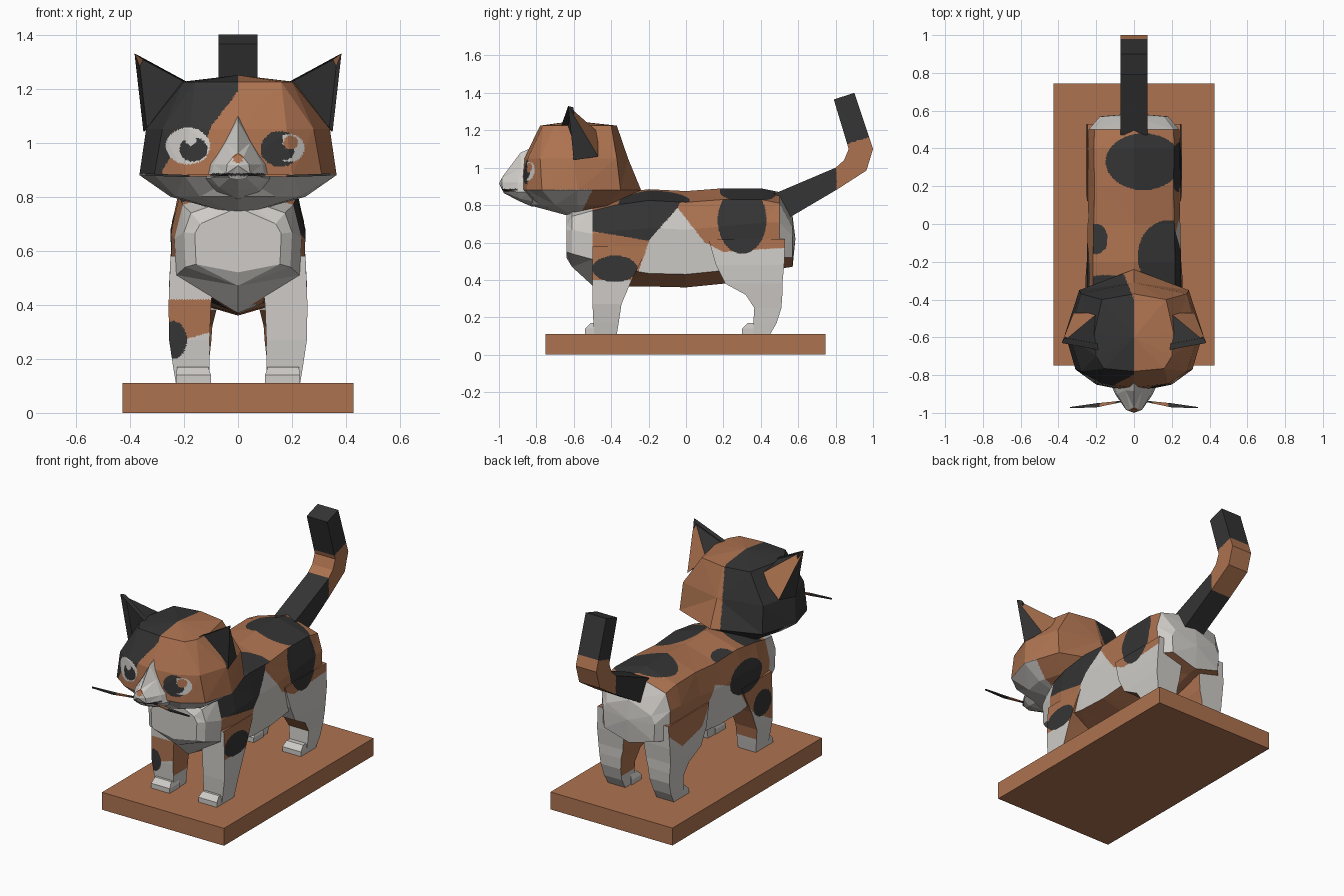
import bpy, bmesh, math
from mathutils import Vector

if "Cube" in bpy.data.objects:
    bpy.data.objects.remove(bpy.data.objects["Cube"])

def material(name, rgb):
    m = bpy.data.materials.new(name)
    m.diffuse_color = (*rgb, 1)
    m.use_nodes = True
    m.node_tree.nodes["Principled BSDF"].inputs["Base Color"].default_value = m.diffuse_color
    return m

MATS = [material("orange_fur", (0.42, 0.17, 0.08)),
        material("white_fur", (0.62, 0.60, 0.57)),
        material("black_fur", (0.035, 0.035, 0.035))]
ORANGE, WHITE, BLACK = 0, 1, 2

def ell(a, b, ca, cb, ra, rb):
    return ((a - ca) / ra) ** 2 + ((b - cb) / rb) ** 2 < 1

def interp(t, pts):
    if t <= pts[0][0]:
        return pts[0][1]
    for (a, va), (b, vb) in zip(pts, pts[1:]):
        if t <= b:
            return va + (vb - va) * (t - a) / (b - a)
    return pts[-1][1]

def finish(name, bm, rule):
    """Cut the flat faces finely along the colour borders, then colour by rule."""
    bmesh.ops.recalc_face_normals(bm, faces=bm.faces[:])
    bmesh.ops.triangulate(bm, faces=bm.faces[:])
    if callable(rule):
        for step in range(9):
            bm.normal_update()
            cut = set()
            for f in bm.faces:
                c, n = f.calc_center_median(), f.normal
                pts = [v.co.lerp(c, 0.03) for v in f.verts]
                pts += [(pts[i] + pts[i - 1]) / 2 for i in range(3)] + [c]
                mixed = len({rule(p, n) for p in pts}) > 1
                limit = 0.011 if mixed else 0.07
                cut.update(e for e in f.edges if e.calc_length() > limit)
            if not cut:
                break
            bmesh.ops.subdivide_edges(bm, edges=list(cut), cuts=1)
            bmesh.ops.triangulate(bm, faces=[f for f in bm.faces if len(f.verts) > 3])
        bm.normal_update()
    for f in bm.faces:
        f.material_index = rule(f.calc_center_median(), f.normal) if callable(rule) else rule
    me = bpy.data.meshes.new(name)
    bm.to_mesh(me)
    bm.free()
    for m in MATS:
        me.materials.append(m)
    ob = bpy.data.objects.new(name, me)
    bpy.context.collection.objects.link(ob)
    return ob

def loft(name, rings, rule, tips=(None, None)):
    """Skin closed rings of points; ends are flat caps or fans to a tip."""
    bm = bmesh.new()
    vs = [[bm.verts.new(p) for p in r] for r in rings]
    n = len(vs[0])
    for a, b in zip(vs, vs[1:]):
        for i in range(n):
            bm.faces.new((a[i], a[(i + 1) % n], b[(i + 1) % n], b[i]))
    for ring, tip in ((vs[0], tips[0]), (vs[-1], tips[1])):
        if tip:
            t = bm.verts.new(tip)
            for i in range(n):
                bm.faces.new((ring[i], ring[(i + 1) % n], t))
        else:
            bm.faces.new(ring)
    return finish(name, bm, rule)

def mirrored(half):
    return half + [(-x, y, z) for x, y, z in reversed(half[1:-1])]

def rect(z, x0, x1, y0, y1, s=1):
    return [(s * x0, y0, z), (s * x1, y0, z), (s * x1, y1, z), (s * x0, y1, z)]

# Coat pattern shared by body and legs
def coat(p, n):
    x, y, z = p
    s = 1 if x > 0 else -1
    if n.z < -0.45 and z > 0.2 and y > -0.45:
        return ORANGE
    if 0.2 < z < 0.6 and n.x * s < -0.5:
        return ORANGE
    if y < -0.48 and (n.y < -0.4 or y < -0.5):
        if x < -0.1 and z < 0.42:
            if ell(x, z, -0.24, 0.27, 0.05, 0.07):
                return BLACK
            return ORANGE if z > 0.27 + 0.3 * (x + 0.2) else WHITE
        return WHITE
    if n.y > 0.5:
        if y > 0.45:
            return WHITE
        return ORANGE if z > 0.2 else WHITE
    if n.z > 0.6 and z > 0.7:
        black = (ell(x, y, 0.05, 0.33, 0.2, 0.15) or ell(x, y, 0.18, -0.17, 0.16, 0.19)
                 or ell(x, y, -0.2, -0.08, 0.06, 0.08) or ell(x, y, -0.15, -0.37, 0.17, 0.1))
        return BLACK if black else ORANGE
    if s > 0:
        if ell(y, z, 0.3, 0.72, 0.13, 0.18) or ell(y, z, -0.38, 0.46, 0.12, 0.07):
            return BLACK
        if y < 0 and z > interp(y, [(-0.5, 0.66), (-0.2, 0.61), (-0.05, 0.78), (0, 0.86)]):
            return BLACK
        if y < -0.27 + (z - 0.4) * 0.35 and z > 0.4:
            return ORANGE
        edge = [(-0.1, 0.9), (-0.04, 0.78), (0.1, 0.6), (0.2, 0.55), (0.5, 0.57)]
        return ORANGE if z > interp(y, edge) else WHITE
    if ell(y, z, -0.25, 0.64, 0.16, 0.1) or ell(y, z, -0.4, 0.42, 0.09, 0.08):
        return BLACK
    edge = [(-0.5, 0.28), (-0.3, 0.4), (-0.15, 0.62), (0.05, 0.7), (0.2, 0.5), (0.4, 0.45), (0.52, 0.55)]
    return ORANGE if z > interp(y, edge) else WHITE

# Base board
loft("base", [rect(0, -0.427, 0.427, -0.75, 0.745), rect(0.11, -0.427, 0.427, -0.75, 0.745)], ORANGE)

# Body: y, top, bottom, half width, height of the belly slope
body = [(-0.64, 0.76, 0.52, 0.16, 0.03), (-0.61, 0.80, 0.47, 0.20, 0.07), (-0.5, 0.83, 0.37, 0.235, 0.14),
        (-0.38, 0.86, 0.365, 0.25, 0.1), (-0.2, 0.885, 0.365, 0.25, 0.07), (0, 0.875, 0.36, 0.245, 0.07),
        (0.2, 0.89, 0.38, 0.24, 0.07), (0.4, 0.89, 0.43, 0.245, 0.07), (0.5, 0.87, 0.46, 0.24, 0.06),
        (0.57, 0.74, 0.47, 0.18, 0.05)]
loft("body", [mirrored([(0, y, t), (0.87 * w, y, t - 0.06), (w, y, t - 0.2 * (t - b) / 0.5),
                        (0.97 * w, y, b + h), (0, y, b)]) for y, t, b, w, h in body],
     coat, (None, (0, 0.585, 0.62)))

# Legs and paws
FRONT = [(0.58, 0.08, 0.25, -0.5, -0.2), (0.4, 0.1, 0.257, -0.5, -0.29), (0.27, 0.105, 0.255, -0.5, -0.345),
         (0.17, 0.105, 0.24, -0.495, -0.36), (0.11, 0.105, 0.23, -0.49, -0.37)]
REAR = [(0.62, 0.06, 0.247, 0.12, 0.53), (0.48, 0.07, 0.255, 0.16, 0.525), (0.38, 0.08, 0.253, 0.21, 0.515),
        (0.32, 0.095, 0.247, 0.32, 0.515), (0.25, 0.1, 0.24, 0.365, 0.51), (0.17, 0.11, 0.235, 0.36, 0.485),
        (0.11, 0.11, 0.23, 0.36, 0.45)]
for s, side in ((1, "right"), (-1, "left")):
    loft("front_leg_" + side, [rect(*r, s) for r in FRONT], coat)
    loft("rear_leg_" + side, [rect(*r, s) for r in REAR], coat)
    for part, y in (("front_paw_", -0.54), ("rear_paw_", 0.3)):
        loft(part + side, [rect(0.11, 0.1, 0.23, y, y + 0.1, s), rect(0.14, 0.1, 0.23, y, y + 0.1, s),
                           rect(0.17, 0.11, 0.225, y + 0.03, y + 0.1, s)], WHITE)

# Tail: upper and lower edge of each section
tail = [(0.47, 0.86, 0.53, 0.72), (0.8, 1.0, 0.81, 0.885), (0.845, 1.04, 0.965, 0.985),
        (0.87, 1.1, 1.0, 1.1), (0.79, 1.365, 0.9, 1.4)]
loft("tail", [[(-0.072, a, b), (0.072, a, b), (0.072, c, d), (-0.072, c, d)] for a, b, c, d in tail],
     lambda p, n: ORANGE if p.y > 0.805 and p.z < 1.13 + 0.3 * (p.y - 0.87) else BLACK)

# Head with painted face
def face(p, n):
    x, y, z = p
    if y < -0.7 and n.y < -0.2 and z > 0.88:
        if x > 0:
            if ell(x, z, 0.195, 1.0, 0.026, 0.026):
                return ORANGE
            if ell(x, z, 0.19, 0.98, 0.056, 0.052) and x > 0.165 and not ell(x, z, 0.17, 0.965, 0.038, 0.03):
                return WHITE
            return BLACK if ell(x, z, 0.155, 0.977, 0.072, 0.066) else ORANGE
        if ell(x, z, -0.165, 0.975, 0.052, 0.045) and not ell(x, z, -0.175, 1.01, 0.02, 0.02):
            return BLACK
        if ell(x, z, -0.185, 0.987, 0.082, 0.068):
            return WHITE
        border = interp(z, [(0.9, -0.28), (0.96, -0.24), (1.0, -0.12), (1.06, -0.1), (1.19, 0)])
        return BLACK if x < border else ORANGE
    if z < 0.885 and y < -0.5 - 0.5 * (0.88 - z):
        return WHITE
    return BLACK if x < -0.4 * max(0, y + 0.4) else ORANGE

head = [(1.225, [(0, -0.78), (0.16, -0.765), (0.2, -0.7), (0.21, -0.58), (0.17, -0.4), (0, -0.37)]),
        (1.05, [(0, -0.865), (0.18, -0.845), (0.28, -0.78), (0.34, -0.6), (0.28, -0.37), (0, -0.31)]),
        (0.88, [(0, -0.89), (0.2, -0.85), (0.31, -0.77), (0.365, -0.58), (0.29, -0.35), (0, -0.24)]),
        (0.80, [(0, -0.84), (0.14, -0.78), (0.23, -0.7), (0.25, -0.58), (0.2, -0.42), (0, -0.35)])]
loft("head", [mirrored([(x, y, z) for x, y in r]) for z, r in head], face,
     ((0, -0.6, 1.25), (0, -0.58, 0.73)))

# Muzzle with nose and mouth line
def snout(p, n):
    if n.y < -0.3 and ell(p.x, p.z, 0, 0.942, 0.02, 0.018):
        return ORANGE
    return BLACK if abs(p.z - 0.882) < 0.005 and p.y < -0.9 else WHITE

loft("muzzle", [mirrored([(0, -0.84, 1.1), (0.06, -0.83, 1.0), (0.115, -0.83, 0.92), (0.13, -0.83, 0.87),
                          (0.08, -0.82, 0.82), (0, -0.82, 0.79)]),
                mirrored([(0, -0.885, 1.08), (0.045, -0.88, 1.0), (0.09, -0.9, 0.92), (0.1, -0.9, 0.87),
                          (0.07, -0.89, 0.835), (0, -0.9, 0.825)]),
                mirrored([(0, -0.975, 0.96), (0.02, -0.985, 0.945), (0.04, -0.985, 0.92), (0.045, -0.98, 0.885),
                          (0.03, -0.97, 0.87), (0, -0.975, 0.865)])], snout, (None, (0, -1.0, 0.915)))

# Ears with a sunken inner face, and whiskers
for s, side in ((1, "right"), (-1, "left")):
    bm = bmesh.new()
    a, b, t, c, d = [bm.verts.new((s * x, y, z)) for x, y, z in
                     ((0.17, -0.67, 1.215), (0.35, -0.6, 1.04), (0.383, -0.63, 1.33),
                      (0.32, -0.47, 1.06), (0.19, -0.47, 1.19))]
    front = bm.faces.new((a, b, t))
    for f in ((b, c, t), (c, d, t), (d, a, t), (a, d, c, b)):
        bm.faces.new(f)
    bmesh.ops.recalc_face_normals(bm, faces=bm.faces[:])
    bmesh.ops.inset_region(bm, faces=[front], thickness=0.014, depth=-0.03)
    finish("ear_" + side, bm, lambda p, n: ORANGE if n.y < -0.75 else BLACK)
    loft("whisker_" + side, [[(s * x, y - w, z), (s * x, y + w, z), (s * x, y + w, z + 0.008), (s * x, y - w, z + 0.008)]
                             for x, y, z, w in ((0.07, -0.94, 0.876, 0.004), (0.2, -0.96, 0.873, 0.011),
                                                (0.34, -0.972, 0.878, 0.003))],
         lambda p, n: ORANGE if 0.1 < abs(p.x) < 0.18 else BLACK)
